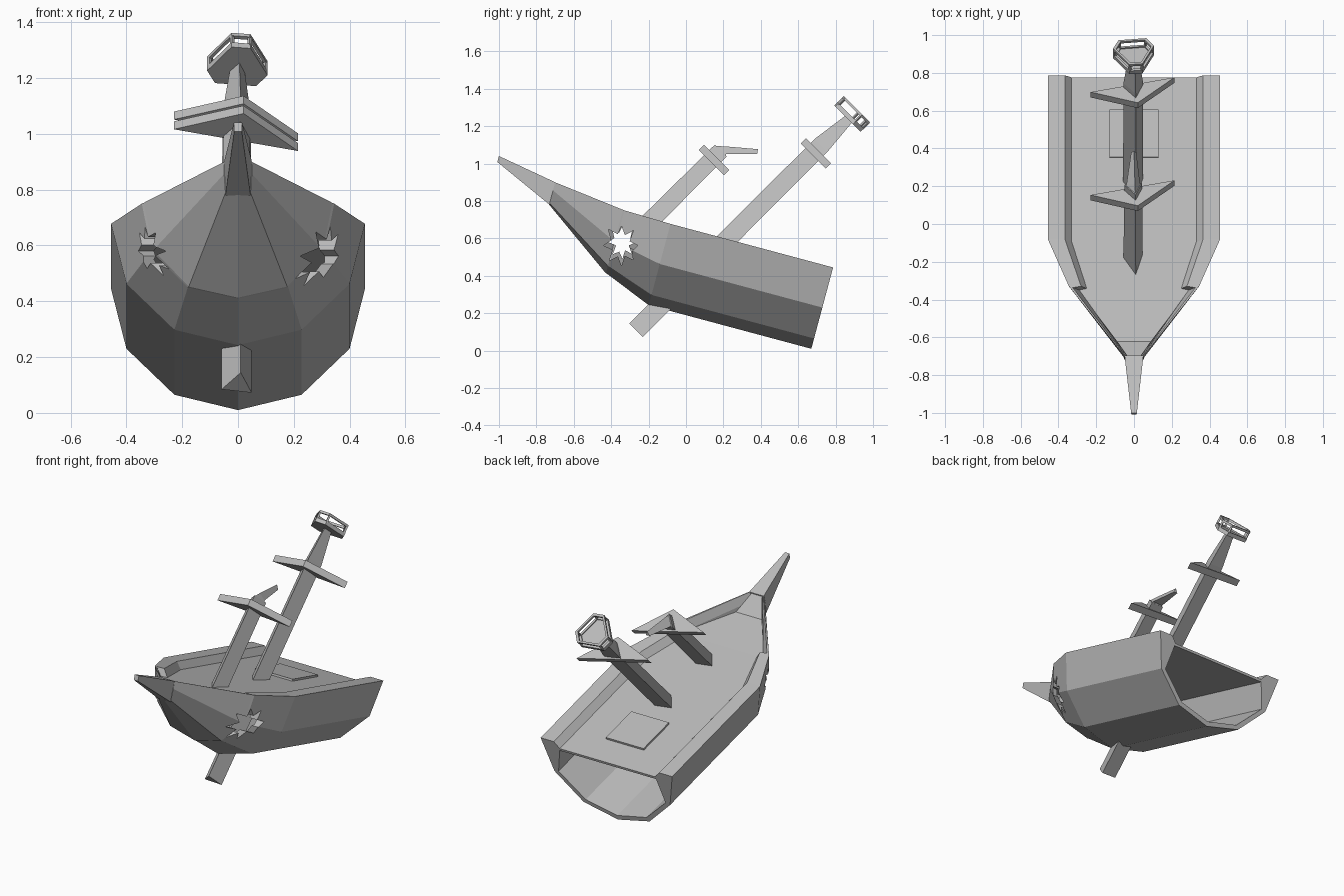
import bpy, bmesh, random
from math import sin, cos, radians
from mathutils import Vector

cube = bpy.data.objects.get("Cube")
if cube:
    bpy.data.objects.remove(cube)

GREY = (0.5, 0.5, 0.5, 1)
wood = bpy.data.materials.new("weathered_grey")
wood.use_nodes = True
wood.diffuse_color = GREY
wood.node_tree.nodes["Principled BSDF"].inputs["Base Color"].default_value = GREY

TILT = radians(15)


def ship(x, s, h):
    """Sunken ship frame: s runs forward from the stern, h up from the keel."""
    return Vector((x, 0.67 - s * cos(TILT) + h * sin(TILT),
                   0.01 + s * sin(TILT) + h * cos(TILT)))


def mast_frame(centre, x, back, along):
    """Mast frame: back and along are measured on axes leaning 45 degrees."""
    k = 0.7071
    return Vector((x, centre[0] + k * (back + along), centre[1] + k * (along - back)))


def loft(name, rings, closed=False):
    """Skin equal rings of points; cap both ends unless the path is closed."""
    bm = bmesh.new()
    rows = [[bm.verts.new(p) for p in ring] for ring in rings]
    n = len(rows[0])
    pairs = list(zip(rows, rows[1:]))
    if closed:
        pairs.append((rows[-1], rows[0]))
    for a, b in pairs:
        for i in range(n):
            j = (i + 1) % n
            bm.faces.new((a[i], a[j], b[j], b[i]))
    if not closed:
        bm.faces.new(rows[0])
        bm.faces.new(rows[-1])
    bmesh.ops.recalc_face_normals(bm, faces=bm.faces)
    mesh = bpy.data.meshes.new(name)
    bm.to_mesh(mesh)
    bm.free()
    mesh.materials.append(wood)
    obj = bpy.data.objects.new(name, mesh)
    bpy.context.collection.objects.link(obj)
    return obj


def mirrored(half):
    """Half section from top edge to keel, continued to the other side."""
    return half + [(-x, h) for x, h in half[-2::-1]]


# Hull shell: station, outer half section, inner half section
aft_out = [(0.455, 0.45), (0.4, 0.228), (0.228, 0.057), (0, 0)]
aft_in = [(0.365, 0.45), (0.33, 0.41), (0.37, 0.235), (0.21, 0.08), (0, 0.03)]
mid_out = [(0.345, 0.456), (0.31, 0.28), (0.18, 0.145), (0, 0.104)]
mid_low = [(0.27, 0.285), (0.155, 0.18), (0, 0.145)]
bow_out = [(0.05, 0.505), (0.05, 0.46), (0.045, 0.39), (0, 0.381)]
bow_in = [(0.045, 0.505), (0.03, 0.45), (0.03, 0.44), (0.02, 0.42), (0, 0.41)]
stations = [
    (0, aft_out, aft_in),
    (0.9, aft_out, aft_in),
    (1.157, mid_out, [(0.28, 0.456), (0.25, 0.41)] + mid_low),
    (1.165, [(x * 0.98, h + 0.001) for x, h in mid_out],
     [(0.325, 0.457), (0.29, 0.41)] + mid_low),
    (1.553, bow_out, bow_in),
]
hull = loft("hull", [[ship(x, s, h) for x, h in mirrored(o) + mirrored(i)[::-1]]
                     for s, o, i in stations])

# Jagged breaches through both sides of the bow
random.seed(4)
for side, y0, z0, r in ((1, -0.345, 0.562, 0.118), (-1, -0.34, 0.58, 0.092)):
    star = []
    for i in range(16):
        a = radians(i * 22.5)
        d = r * ((0.6 if i % 2 else 1) + random.uniform(-0.12, 0.06))
        star.append((y0 + 0.8 * d * cos(a), z0 + d * sin(a)))
    cutter = loft("breach_cutter", [[Vector((side * x, y, z)) for y, z in star]
                                    for x in (0.08, 0.6)])
    mod = hull.modifiers.new("breach", "BOOLEAN")
    mod.operation, mod.solver, mod.object = "DIFFERENCE", "EXACT", cutter
    bpy.context.view_layer.update()
    cut = hull.evaluated_get(bpy.context.evaluated_depsgraph_get())
    result = bpy.data.meshes.new_from_object(cut)
    hull.modifiers.clear()
    hull.data = result
    bpy.data.objects.remove(cutter)

# Bowsprit
loft("bowsprit", [[ship(x, s, h) for x, h in ((w, t), (w * 0.9, b), (-w * 0.9, b), (-w, t))]
                  for s, w, t, b in ((1.55, 0.05, 0.505, 0.381), (1.88, 0.015, 0.563, 0.53))])

# Deck, rising at the bow, and its hatch
loft("deck", [[ship(x, s, h + t) for x, t in ((w, 0), (w, -0.015), (-w, -0.015), (-w, 0))]
              for s, w, h in ((0, 0.345, 0.41), (0.9, 0.345, 0.41), (1.165, 0.295, 0.41),
                              (1.45, 0.09, 0.42), (1.552, 0.035, 0.5))])
loft("hatch", [[ship(x, s, h) for x, h in ((0.13, 0.4), (0.13, 0.422), (-0.13, 0.422), (-0.13, 0.4))]
               for s in (0.18, 0.44)])


def polygon(angles, r):
    return [(r * cos(radians(a)), r * sin(radians(a))) for a in angles]


FORE, MAIN, NEST = (0.15, 1.02), (0.695, 1.055), (0.895, 1.26)
CORNERS = (-81, 39, 159)

# Three-sided masts
for name, centre, spine in (
        ("main_mast", MAIN, ((-1.35, 0.063), (0.05, 0.06), (0.25, 0.032))),
        ("fore_mast", FORE, ((-0.56, 0.06), (0.06, 0.055)))):
    loft(name, [[mast_frame(centre, x, b, t) for x, b in polygon(CORNERS, r)]
                for t, r in spine])

# Snapped fore mast tip, bent backwards
base = [mast_frame(FORE, x, b, 0.055) for x, b in polygon(CORNERS, 0.05)]
bend = [Vector((0.005, 0.21, 1.092)), Vector((0.032, 0.215, 1.05)), Vector((-0.04, 0.21, 1.052))]
tip = [Vector((0, 0.385, 1.077)), Vector((0.012, 0.38, 1.05)), Vector((-0.015, 0.38, 1.052))]
loft("broken_mast_tip", [base, bend, tip])

# Triangular yards
YARD = ((-0.23, -0.015), (0.02, -0.095), (0.215, 0.095))
for name, centre in (("main_yard", MAIN), ("fore_yard", FORE)):
    loft(name, [[mast_frame(centre, x, b, t) for x, b in YARD] for t in (-0.02, 0.02)])

# Lookout nest: floor, two rails and corner posts
hexagon = [a + d for a in (-84, 36, 156) for d in (-18, 18)]
loft("nest_floor", [[mast_frame(NEST, x, b, t) for x, b in polygon(hexagon, 0.109)]
                    for t in (-0.036, -0.02)])
for name, low, high in (("nest_lower_rail", -0.036, -0.012), ("nest_upper_rail", 0.022, 0.036)):
    loft(name, [[mast_frame(NEST, r * cos(radians(a)), r * sin(radians(a)), t)
                 for r, t in ((0.111, low), (0.111, high), (0.095, high), (0.095, low))]
                for a in hexagon], closed=True)
for x, b in polygon(hexagon, 0.103):
    loft("nest_post", [[mast_frame(NEST, x + u, b + v, t)
                        for u, v in polygon((0, 90, 180, 270), 0.008)]
                       for t in (-0.02, 0.03)])
